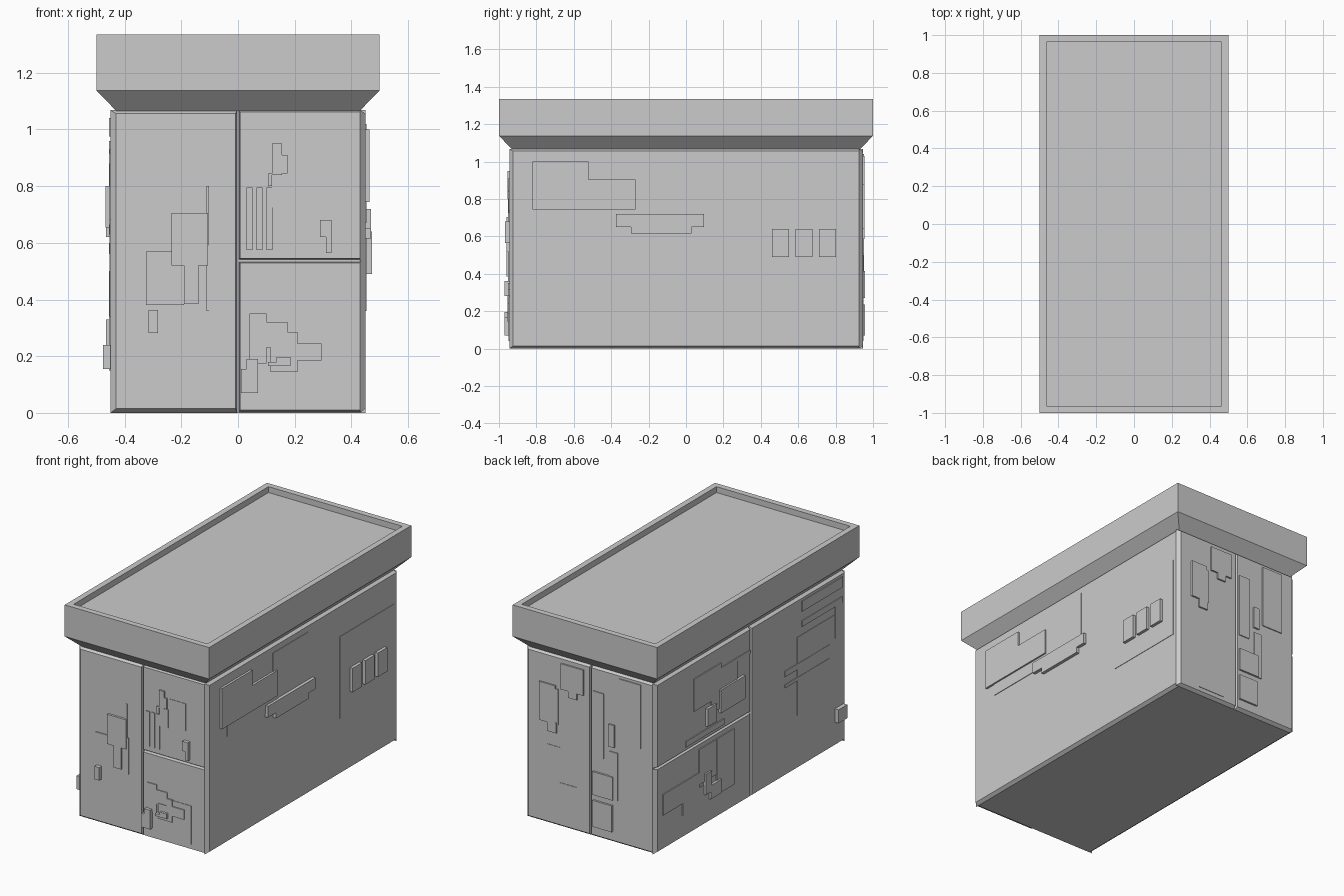
import bpy, bmesh

CX, CY, D = 0.43, 0.925, 0.02   # core half sizes, panel thickness
SIDES = {
    'front': lambda u, v, w: (u, -CY - w, v),
    'back': lambda u, v, w: (u, CY + w, v),
    'right': lambda u, v, w: (CX + w, u, v),
    'left': lambda u, v, w: (-CX - w, u, v),
}


def finish(name, bm):
    bmesh.ops.recalc_face_normals(bm, faces=bm.faces[:])
    mesh = bpy.data.meshes.new(name)
    bm.to_mesh(mesh)
    bm.free()
    ob = bpy.data.objects.new(name, mesh)
    bpy.context.collection.objects.link(ob)
    return ob


def loft(bm, rings):
    """Join rings of points with quads and cap both ends."""
    loops = [[bm.verts.new(p) for p in r] for r in rings]
    n = len(loops[0])
    for a, b in zip(loops, loops[1:]):
        for i in range(n):
            j = (i + 1) % n
            bm.faces.new((a[i], a[j], b[j], b[i]))
    bm.faces.new(loops[0][::-1])
    bm.faces.new(loops[-1])


def rect(side, u0, u1, v0, v1, w):
    f = SIDES[side]
    return [f(u0, v0, w), f(u1, v0, w), f(u1, v1, w), f(u0, v1, w)]


def panel(name, side, u0, u1, v0, v1, l=0, r=0, b=0, t=0):
    """Wall panel whose edges slope in by l, r, b, t."""
    bm = bmesh.new()
    loft(bm, [rect(side, u0, u1, v0, v1, 0),
              rect(side, u0 + l, u1 - r, v0 + b, v1 - t, D)])
    finish(name, bm)


def relief(name, side, boxes):
    """Raised plates: u0, u1, z0, z1, height above the panel."""
    bm = bmesh.new()
    for u0, u1, v0, v1, h in boxes:
        loft(bm, [rect(side, u0, u1, v0, v1, 0.012), rect(side, u0, u1, v0, v1, D + h)])
    finish(name, bm)


def level(x, y, z):
    return [(-x, -y, z), (x, -y, z), (x, y, z), (-x, y, z)]


# inner core
bm = bmesh.new()
loft(bm, [level(CX, CY, 0), level(CX, CY, 1.07)])
finish('core', bm)

# flared roof with shallow parapet
bm = bmesh.new()
loft(bm, [level(0.43, 0.93, 1.066), level(0.5, 1, 1.138), level(0.5, 1, 1.335),
          level(0.463, 0.963, 1.335), level(0.463, 0.963, 1.298)])
finish('roof', bm)

# wall panels, with chamfers at the outer corners and grooves between
g, m, T = 0.004, 0.537, 1.068
panel('front_panel_tall', 'front', -0.45, -g, 0, T, 0.02, 0.004, 0.015, 0.012)
panel('front_panel_upper', 'front', g, 0.43, m + g, T, 0.003, 0, 0.004, 0.006)
panel('front_panel_lower', 'front', g, 0.43, 0.004, m - g, 0.003, 0, 0.006, 0.004)
panel('right_panel', 'right', -0.945, 0.925, 0, T, 0.02, 0, 0.015, 0.012)
panel('back_panel_a', 'back', g, 0.45, 0, T, 0.004, 0.02, 0.015, 0.012)
panel('back_panel_b', 'back', -0.43, -g, 0, T, 0, 0.004, 0.015, 0.012)
panel('left_panel_tall', 'left', -0.925, -g, 0, T, 0, 0.004, 0.015, 0.012)
panel('left_panel_upper', 'left', g, 0.945, m + g, T, 0.004, 0.02, 0.004, 0.012)
panel('left_panel_lower', 'left', g, 0.945, 0, m - g, 0.004, 0.02, 0.015, 0.004)

# front details
relief('front_tall_relief', 'front', [
    (-0.235, -0.105, 0.52, 0.705, 0.014), (-0.19, -0.14, 0.385, 0.53, 0.014),
    (-0.325, -0.19, 0.38, 0.57, 0.006), (-0.112, -0.102, 0.36, 0.8, 0.006),
    (-0.102, -0.094, 0.36, 0.59, 0.005), (-0.315, -0.282, 0.282, 0.363, 0.025)])
relief('front_bars', 'front', [
    (u, u + 0.022, 0.575, 0.795, 0.006) for u in (0.03, 0.065, 0.1)])
relief('front_upper_relief', 'front', [
    (0.12, 0.155, 0.84, 0.95, 0.01), (0.155, 0.175, 0.845, 0.91, 0.01),
    (0.105, 0.12, 0.8, 0.845, 0.01), (0.19, 0.3, 0.74, 0.91, 0.003),
    (0.12, 0.18, 0.725, 0.84, 0.004), (0.29, 0.33, 0.62, 0.68, 0.022),
    (0.31, 0.33, 0.565, 0.63, 0.022)])
relief('front_lower_relief', 'front', [
    (0.04, 0.1, 0.175, 0.35, 0.006), (0.1, 0.175, 0.23, 0.32, 0.006),
    (0.115, 0.21, 0.145, 0.24, 0.01), (0.175, 0.21, 0.23, 0.285, 0.01),
    (0.2, 0.295, 0.185, 0.245, 0.01), (0.01, 0.07, 0.07, 0.155, 0.025),
    (0.03, 0.07, 0.15, 0.19, 0.025), (0.105, 0.14, 0.165, 0.18, 0.025),
    (0.135, 0.185, 0.165, 0.197, 0.025), (0.2, 0.34, 0.04, 0.28, 0.003)])

# right side details
relief('right_plates', 'right', [
    (-0.82, -0.52, 0.745, 1.0, 0.014), (-0.53, -0.27, 0.745, 0.905, 0.014),
    (-0.375, 0.095, 0.65, 0.72, 0.02), (-0.295, 0.03, 0.615, 0.66, 0.02),
    (-0.3, 0.05, 0.73, 1.02, 0.004), (-0.75, -0.25, 0.67, 0.75, 0.004),
    (0.36, 0.9, 0.36, 0.87, 0.003)])
relief('right_boxes', 'right', [
    (u, u + 0.092, 0.49, 0.64, 0.022) for u in (0.46, 0.585, 0.71)])

# back details
relief('back_relief_a', 'back', [
    (0.24, 0.35, 0.64, 0.88, 0.01), (0.23, 0.295, 0.585, 0.65, 0.01),
    (0.22, 0.24, 0.64, 0.86, 0.006), (0.045, 0.2, 0.87, 1.03, 0.01),
    (0.09, 0.15, 0.83, 0.88, 0.01), (0.21, 0.295, 0.28, 0.5, 0.003),
    (0.095, 0.295, 0.04, 0.28, 0.003)])
relief('back_relief_b', 'back', [
    (-0.095, -0.02, 0.51, 0.917, 0.006), (-0.35, -0.2, 0.64, 1.04, 0.006),
    (-0.17, -0.13, 0.6, 0.74, 0.01), (-0.19, -0.135, 0.27, 0.57, 0.006),
    (-0.16, -0.02, 0.27, 0.415, 0.012), (-0.155, -0.02, 0.07, 0.235, 0.012)])

# left side details
relief('left_upper_relief', 'left', [
    (0.3, 0.57, 0.757, 0.96, 0.006), (0.14, 0.4, 0.68, 0.93, 0.006),
    (0.08, 0.32, 0.655, 0.8, 0.017), (0.36, 0.45, 0.62, 0.73, 0.016),
    (0.27, 0.65, 0.565, 0.6, 0.006), (0.01, 0.29, 0.91, 0.93, 0.004)])
relief('left_lower_relief', 'left', [
    (0.52, 0.875, 0.225, 0.355, 0.006), (0.35, 0.52, 0.28, 0.5, 0.006),
    (0.17, 0.345, 0.15, 0.5, 0.005), (0.4, 0.68, 0.15, 0.26, 0.004),
    (0.41, 0.47, 0.2, 0.33, 0.016), (0.31, 0.42, 0.155, 0.24, 0.016)])
relief('left_tall_relief', 'left', [
    (-0.9, -0.5, 0.975, 1.04, 0.005), (-0.9, -0.5, 0.88, 0.917, 0.005),
    (-0.82, -0.457, 0.34, 0.83, 0.003), (-0.77, -0.33, 0.63, 0.665, 0.005),
    (-0.77, -0.33, 0.56, 0.58, 0.005), (-0.9, -0.83, 0.68, 0.88, 0.004),
    (-0.915, -0.83, 0.155, 0.24, 0.026)])
